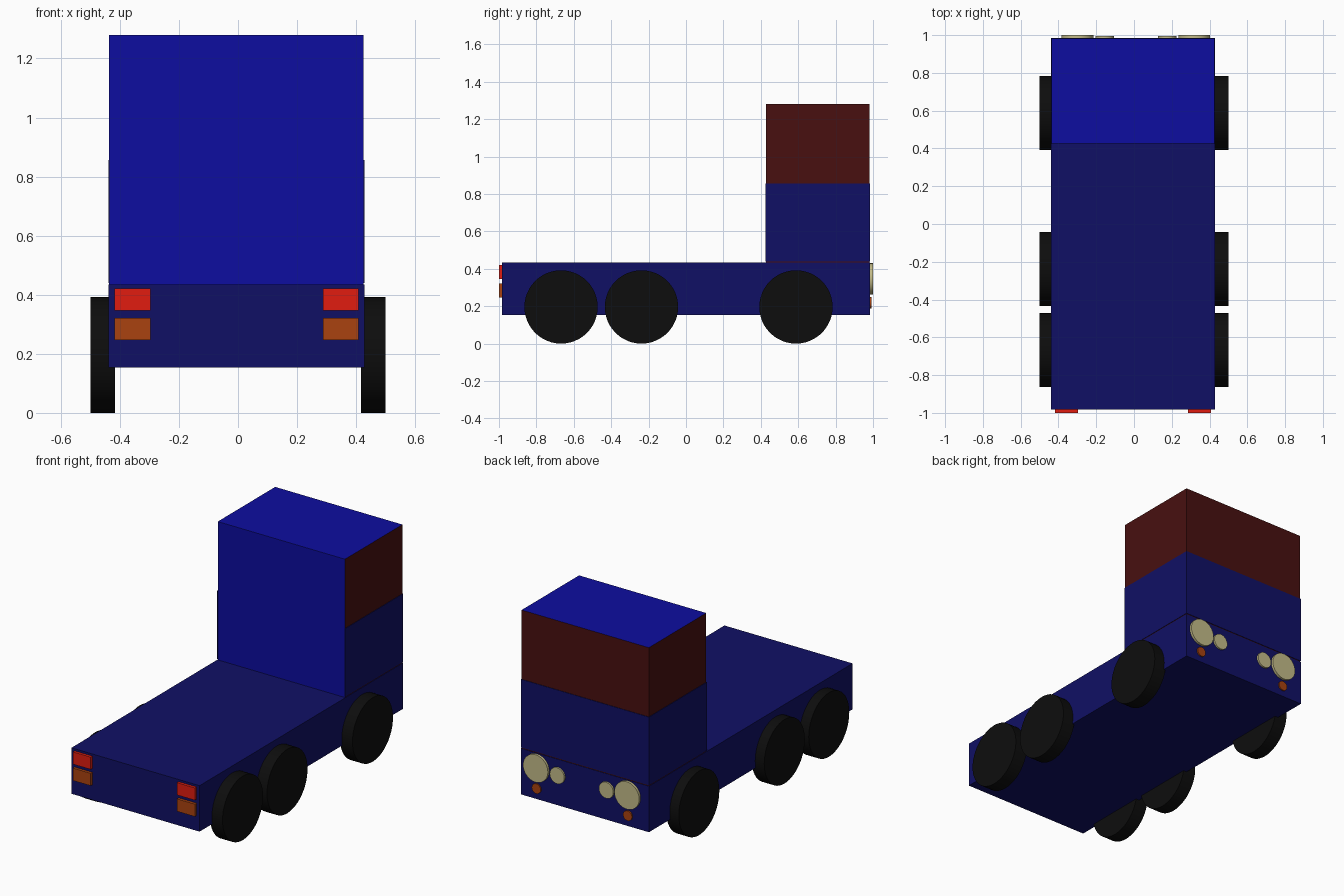
import bpy, math

if "Cube" in bpy.data.objects:
    bpy.data.objects.remove(bpy.data.objects["Cube"])

CX = -0.005  # the body sits slightly off the wheel centre line


def material(name, rgb):
    m = bpy.data.materials.new(name)
    m.diffuse_color = (*rgb, 1)
    m.use_nodes = True
    m.node_tree.nodes["Principled BSDF"].inputs["Base Color"].default_value = m.diffuse_color
    return m


BLUE = material("bright_blue", (0.004, 0.004, 0.35))
NAVY = material("navy", (0.005, 0.005, 0.13))
MAROON = material("dark_red_glass", (0.065, 0.005, 0.005))
RED = material("red_lamp", (0.75, 0.012, 0.005))
ORANGE = material("orange_lamp", (0.40, 0.055, 0.005))
CREAM = material("cream_lamp", (0.55, 0.50, 0.25))
BLACK = material("tyre_black", (0.004, 0.004, 0.004))


def box(name, x, y, z, mat):
    """Box from (min, max) ranges on each axis."""
    bpy.ops.mesh.primitive_cube_add(
        size=1, location=[(a + b) / 2 for a, b in (x, y, z)])
    o = bpy.context.object
    o.name = name
    o.scale = [b - a for a, b in (x, y, z)]
    bpy.ops.object.transform_apply(location=False, rotation=False, scale=True)
    o.data.materials.append(mat)
    return o


def disc(name, loc, radius, depth, rot, mat):
    bpy.ops.mesh.primitive_cylinder_add(
        vertices=48, radius=radius, depth=depth, location=loc, rotation=rot)
    o = bpy.context.object
    o.name = name
    o.data.materials.append(mat)
    bpy.ops.object.shade_smooth_by_angle(angle=math.radians(30))
    return o


# Flat chassis
box("chassis", (-0.439, 0.428), (-0.983, 0.985), (0.153, 0.434), NAVY)

# Cab: glass on three sides, blue roof and blue wall facing the bed
cab = box("cab", (-0.436, 0.425), (0.427, 0.982), (0.434, 1.28), MAROON)
cab.data.materials.append(BLUE)
for p in cab.data.polygons:
    if p.normal.z > 0.5 or p.normal.y < -0.5:
        p.material_index = 1

# Lower cab panels laid over the glass
Z = (0.44, 0.857)
box("cab_front_panel", (-0.439, 0.428), (0.98, 0.985), Z, NAVY)
for name, x in (("left", (-0.439, -0.434)), ("right", (0.423, 0.428))):
    box("cab_panel_" + name, x, (0.424, 0.985), Z, NAVY)

# Three axles of wheels
for i, y in enumerate((-0.668, -0.238, 0.588)):
    for side, s in (("left", -1), ("right", 1)):
        disc(f"wheel_{side}_{i + 1}", (s * 0.458, y, 0.196), 0.196, 0.084,
             (0, math.pi / 2, 0), BLACK)

for side, s in (("left", -1), ("right", 1)):
    # Rectangular lamps at the bed end
    x = sorted((CX + s * 0.292, CX + s * 0.413))
    box("red_lamp_" + side, x, (-1.0, -0.98), (0.346, 0.421), RED)
    box("orange_lamp_" + side, x, (-1.0, -0.98), (0.246, 0.322), ORANGE)

    # Round lamps at the cab end
    for name, dx, z, r, end, mat in (
            ("large_headlamp", 0.309, 0.346, 0.084, 1.0, CREAM),
            ("small_headlamp", 0.166, 0.338, 0.049, 0.996, CREAM),
            ("indicator", 0.309, 0.219, 0.030, 0.993, ORANGE)):
        disc(f"{name}_{side}", (0.01 + s * dx, (0.98 + end) / 2, z), r,
             end - 0.98, (math.pi / 2, 0, 0), mat)
